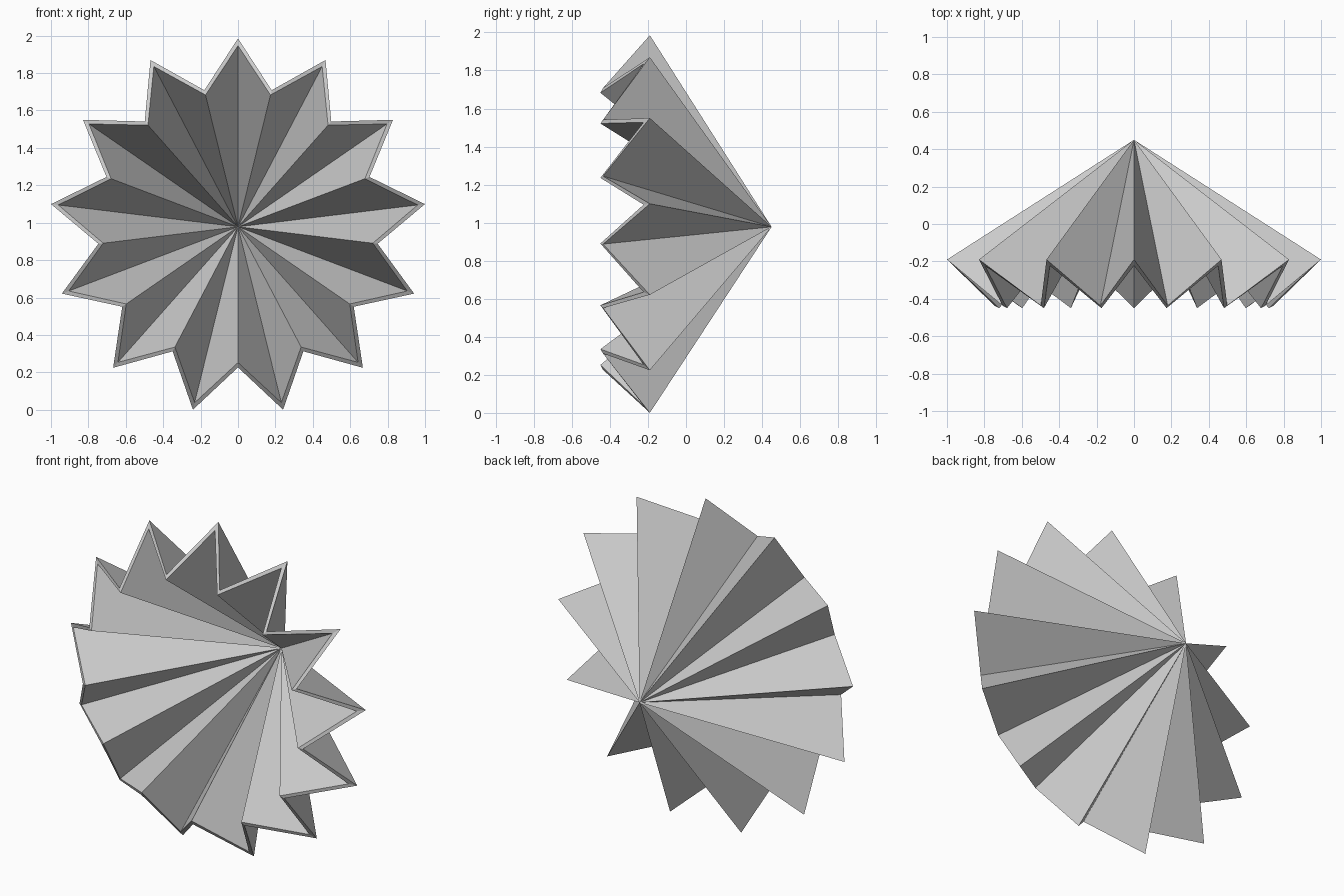
import bpy
import bmesh
from math import sin, cos, pi

cube = bpy.data.objects.get("Cube")
if cube:
    bpy.data.objects.remove(cube, do_unlink=True)

POINTS = 13
CENTRE_Z = 0.978

grey = bpy.data.materials.new("light grey")
grey.use_nodes = True
colour = (0.6, 0.6, 0.6, 1)
grey.diffuse_color = colour
grey.node_tree.nodes["Principled BSDF"].inputs["Base Color"].default_value = colour

bm = bmesh.new()


def pleated_shell(apex_y, tip, valley):
    """Add one pleated cone; tip and valley are (radius, y). Return its rim."""
    apex = bm.verts.new((0, apex_y, CENTRE_Z))
    rim = []
    for i in range(POINTS * 2):
        radius, y = valley if i % 2 else tip
        a = pi * i / POINTS
        rim.append(bm.verts.new((radius * sin(a), y, CENTRE_Z + radius * cos(a))))
    for i, v in enumerate(rim):
        bm.faces.new((apex, rim[i - 1], v))
    return rim


# Outer and inner skins of the folded star
outer = pleated_shell(0.45, (1.007, -0.19), (0.752, -0.436))
inner = pleated_shell(0.42, (0.968, -0.223), (0.726, -0.45))

# Thin zigzag rim joining the two skins
for i in range(POINTS * 2):
    bm.faces.new((outer[i - 1], outer[i], inner[i], inner[i - 1]))

bmesh.ops.recalc_face_normals(bm, faces=bm.faces)
mesh = bpy.data.meshes.new("pleated_star_cone")
bm.to_mesh(mesh)
bm.free()
mesh.materials.append(grey)
star = bpy.data.objects.new("pleated_star_cone", mesh)
bpy.context.collection.objects.link(star)
